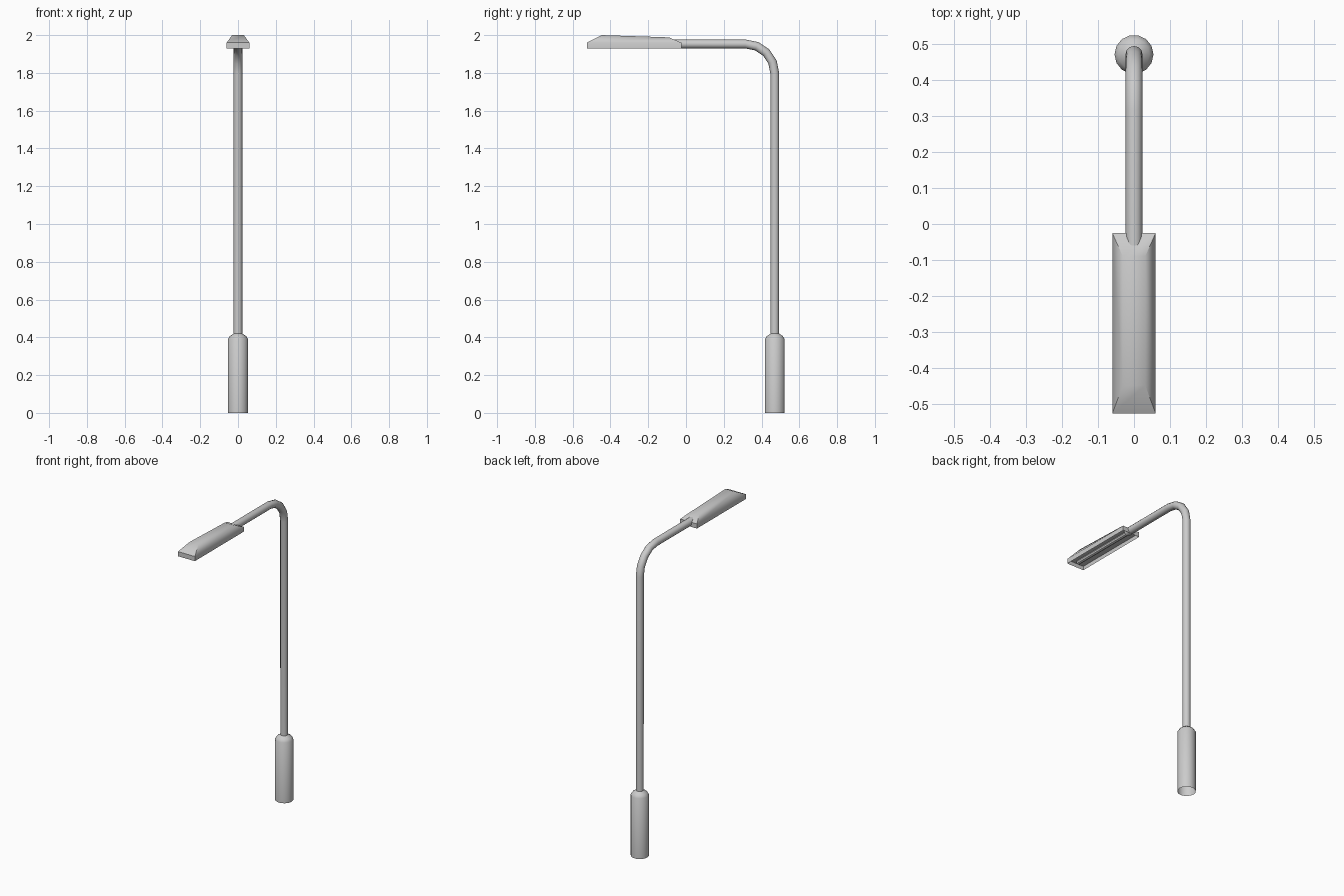
import bpy, bmesh, math
from mathutils import Vector

if "Cube" in bpy.data.objects:
    bpy.data.objects.remove(bpy.data.objects["Cube"])

POLE_Y = 0.47


def finish(name, bm, angle):
    bmesh.ops.recalc_face_normals(bm, faces=bm.faces)
    me = bpy.data.meshes.new(name)
    bm.to_mesh(me)
    bm.free()
    ob = bpy.data.objects.new(name, me)
    bpy.context.collection.objects.link(ob)
    bpy.ops.object.select_all(action='DESELECT')
    ob.select_set(True)
    bpy.context.view_layer.objects.active = ob
    bpy.ops.object.shade_smooth_by_angle(angle=math.radians(angle))
    return ob


def sweep(name, stations, sides, cap_end=False, angle=40):
    """Skin rings along (y, z, radius, tilt) stations; tilt turns from up to -y."""
    bm = bmesh.new()
    rings = []
    for y, z, r, t in stations:
        n = Vector((0, math.cos(t), math.sin(t)))
        ring = []
        for i in range(sides):
            a = 2 * math.pi * i / sides
            ring.append(bm.verts.new(Vector((r * math.cos(a), y, z)) + n * r * math.sin(a)))
        rings.append(ring)
    for a, b in zip(rings, rings[1:]):
        for i in range(sides):
            j = (i + 1) % sides
            bm.faces.new((a[i], a[j], b[j], b[i]))
    if cap_end:
        bm.faces.new(rings[-1])
    return finish(name, bm, angle)


# Base sleeve with a rounded shoulder, open underneath
sweep("base_sleeve", [(POLE_Y, 0, 0.054, 0), (POLE_Y, 0.39, 0.054, 0),
                      (POLE_Y, 0.407, 0.043, 0), (POLE_Y, 0.42, 0.023, 0)], 14, angle=60)

# Pole with a bent top and horizontal arm
R = 0.155
path = [(POLE_Y, 0.40, 0.023, 0)]
for k in range(5):
    t = math.pi / 2 * k / 4
    path.append((POLE_Y - R * (1 - math.cos(t)), 1.953 - R + R * math.sin(t), 0.0235, t))
path.append((-0.06, 1.953, 0.0235, math.pi / 2))
sweep("pole_and_arm", path, 12, cap_end=True)

# Lamp housing: bottom rectangle, shoulder, narrow sloping top
bm = bmesh.new()
levels = [
    [(-0.06, -0.525, 1.93), (0.06, -0.525, 1.93), (0.06, -0.025, 1.93), (-0.06, -0.025, 1.93)],
    [(-0.06, -0.525, 1.96), (0.06, -0.525, 1.96), (0.06, -0.025, 1.96), (-0.06, -0.025, 1.96)],
    [(-0.031, -0.447, 2.0), (0.031, -0.447, 2.0), (0.031, -0.09, 1.988), (-0.031, -0.09, 1.988)],
]
rings = [[bm.verts.new(p) for p in lv] for lv in levels]
for a, b in zip(rings, rings[1:]):
    for i in range(4):
        j = (i + 1) % 4
        bm.faces.new((a[i], a[j], b[j], b[i]))
bm.faces.new(rings[-1])
bottom = bm.faces.new(rings[0][::-1])
# Recess in the underside
bmesh.ops.inset_region(bm, faces=[bottom], thickness=0.012)
ret = bmesh.ops.extrude_face_region(bm, geom=[bottom])
bmesh.ops.translate(bm, vec=(0, 0, 0.025), verts=[g for g in ret["geom"] if isinstance(g, bmesh.types.BMVert)])
if bottom.is_valid:
    bmesh.ops.delete(bm, geom=[bottom], context='FACES_ONLY')
finish("lamp_housing", bm, 50)

# Light tube inside the recess
sweep("light_tube", [(-0.50, 1.947, 0.013, math.pi / 2), (-0.05, 1.947, 0.013, math.pi / 2)], 8, cap_end=True)
